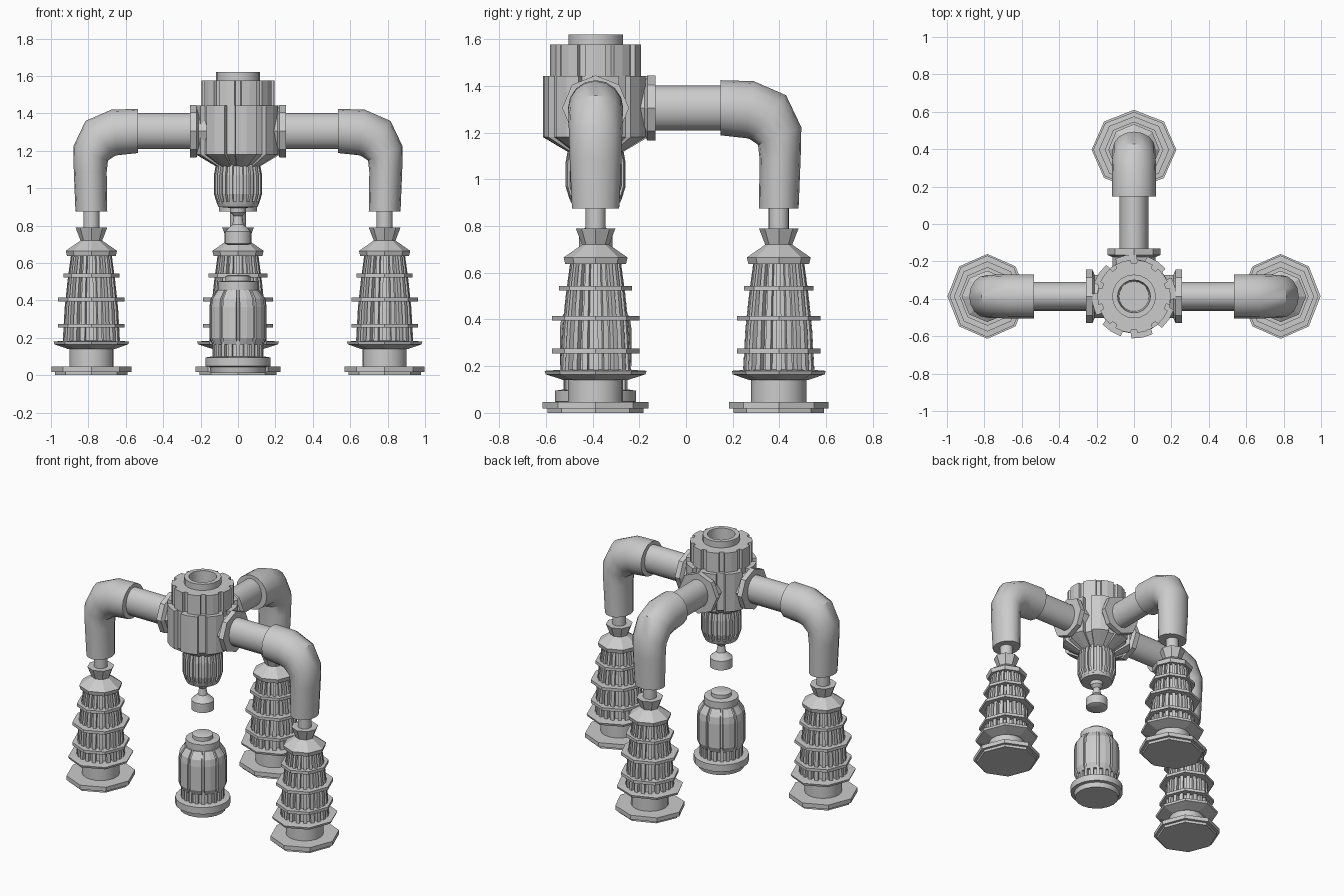
import bpy, bmesh, math
from mathutils import Matrix, Vector

if "Cube" in bpy.data.objects:
    bpy.data.objects.remove(bpy.data.objects["Cube"])

HUB_Y = -0.387   # axis of the central hub
REACH = 0.784    # distance from hub axis to each leg axis
PIPE_Z = 1.305   # height of the horizontal pipes


def finish(name, bm, smooth):
    bmesh.ops.recalc_face_normals(bm, faces=bm.faces)
    me = bpy.data.meshes.new(name)
    bm.to_mesh(me)
    bm.free()
    if smooth:
        me.polygons.foreach_set("use_smooth", [True] * len(me.polygons))
        me.set_sharp_from_angle(angle=math.radians(35))
    return me


def loft(name, rings, smooth=False, caps=(True, True)):
    """Skin a list of equal-length point rings."""
    bm = bmesh.new()
    rows = [[bm.verts.new(p) for p in ring] for ring in rings]
    n = len(rows[0])
    for a, b in zip(rows, rows[1:]):
        for i in range(n):
            j = (i + 1) % n
            bm.faces.new((a[i], a[j], b[j], b[i]))
    if caps[0]:
        bm.faces.new(rows[0])
    if caps[1]:
        bm.faces.new(rows[-1])
    return finish(name, bm, smooth)


def round_section(n):
    return [(2 * math.pi * i / n, 1.0) for i in range(n)]


def ribbed_section(ribs, depth, width, phase=0.0):
    """Raised ribs of fractional width separated by grooves of radius 'depth'."""
    pts = []
    for k in range(ribs):
        h = width / 2
        for t, m in ((-h, 1), (0, 1), (h, 1), (h + 0.03, depth), (1 - h - 0.03, depth)):
            pts.append((2 * math.pi * (k + t) / ribs + phase, m))
    return pts


def turned(name, profile, section, cx=0.0, sx=1.0, sy=1.0, smooth=False, caps=(True, True)):
    """Turn an (r, z) profile around a vertical axis with the given section."""
    rings = [[(cx + sx * r * m * math.cos(a), sy * r * m * math.sin(a), z) for a, m in section]
             for r, z in profile]
    return loft(name, rings, smooth, caps)


def swept(name, stations, n, smooth=True):
    """Stations in the xz plane: x, z, downward angle, in-plane radius, side radius."""
    rings = []
    for x, z, ang, rp, rs in stations:
        a = math.radians(ang)
        up = Vector((math.sin(a), 0, math.cos(a)))
        c = Vector((x, 0, z))
        rings.append([c + up * (rp * math.cos(t)) + Vector((0, rs * math.sin(t), 0))
                      for t, _ in round_section(n)])
    return loft(name, rings, smooth)


def place(me, name, angle=0.0):
    ob = bpy.data.objects.new(name, me)
    bpy.context.collection.objects.link(ob)
    ob.matrix_world = Matrix.Translation((0, HUB_Y, 0)) @ Matrix.Rotation(angle, 4, 'Z')


OCT = round_section(8)
RND = round_section(20)
leg = []


def leg_part(name, profile, section, sx=1.0, sy=1.0, smooth=False):
    leg.append((name, turned(name, profile, section, REACH, sx, sy, smooth)))


# Leg: octagonal foot, pedestal and flared flange
leg_part("foot_plate", [(.2, 0), (.2, .018), (.22, .018), (.22, .047)], OCT, .97, 1.03)
leg_part("foot_pedestal", [(.118, .04), (.118, .165)], RND, smooth=True)
leg_part("foot_flange", [(.13, .14), (.205, .165), (.21, .18), (.14, .185)], OCT, .96, 1.04)

# Leg: ribbed cage with three octagonal bands
leg_part("cage_ribs", [(.153, .18), (.143, .36), (.127, .51), (.108, .65)],
         ribbed_section(20, .82, .5))
for i, (r, z) in enumerate(((.183, .265), (.183, .405), (.153, .533))):
    leg_part(f"cage_band_{i + 1}", [(r, z - .01), (r, z + .01)], OCT, .975, 1.025)

# Leg: waisted cap and thin neck
leg_part("cage_cap", [(.13, .637), (.137, .665), (.058, .72), (.085, .79)], OCT)
leg_part("leg_neck", [(.043, .74), (.043, .9)], RND, smooth=True)

# Leg: tapered elbow, horizontal pipe and octagonal hub collar
leg.append(("elbow_pipe", swept("elbow_pipe", [
    (.535, 1.306, 0, .118, .118), (.66, 1.298, 8, .123, .118), (.737, 1.266, 40, .122, .116),
    (.788, 1.185, 68, .1, .114), (.79, 1.09, 88, .088, .111), (.784, .875, 90, .085, .101)], 16)))
leg.append(("cross_pipe", swept("cross_pipe", [
    (.12, PIPE_Z, 0, .096, .078), (.56, PIPE_Z, 0, .096, .078)], 16)))
leg.append(("hub_collar", swept("hub_collar", [
    (.12, PIPE_Z, 0, .115, .115), (.21, PIPE_Z, 0, .115, .115), (.222, PIPE_Z, 0, .14, .143),
    (.257, PIPE_Z, 0, .14, .143)], 8, False)))

for side, ang in (("right", 0), ("back", math.pi / 2), ("left", math.pi)):
    for name, me in leg:
        place(me, f"{side}_{name}", ang)

# Central hub: notched body, notched crown and open filler ring
place(turned("hub_body", [(.115, 1.115), (.225, 1.18), (.225, 1.442)],
             ribbed_section(8, .88, .66, .2)), "hub_body")
place(turned("hub_crown", [(.196, 1.43), (.196, 1.577), (.1, 1.577)],
             ribbed_section(10, .9, .7), caps=(True, False)), "hub_crown")
place(turned("filler_ring", [(.117, 1.56), (.117, 1.62), (.088, 1.62), (.08, 1.47)],
             RND, smooth=True, caps=(False, True)), "filler_ring")

# Nozzle under the hub: ribbed barrel, rims, stem and bulb
place(turned("nozzle_barrel", [(.118, 1.13), (.129, 1.07), (.129, .97), (.112, .915)],
             ribbed_section(20, .88, .5)), "nozzle_barrel")
place(turned("nozzle_rim", [(.117, .93), (.105, .9), (.05, .895)], RND, smooth=True), "nozzle_rim")
place(turned("nozzle_bulb", [(.045, .91), (.042, .87), (.023, .85), (.03, .805), (.072, .768),
                             (.072, .705), (.05, .695)], RND, smooth=True), "nozzle_bulb")

# Standing canister: base, ribbed ring, lobed body, collar and knob
place(turned("canister_base", [(.145, .012), (.152, .045), (.174, .048), (.174, .095), (.14, .1)],
             RND, smooth=True), "canister_base")
place(turned("canister_grip", [(.137, .09), (.137, .19)], ribbed_section(20, .88, .5)),
      "canister_grip")
place(turned("canister_body", [(.138, .165), (.153, .2), (.153, .365), (.146, .41), (.115, .455)],
             ribbed_section(10, .92, .8)), "canister_body")
place(turned("canister_collar", [(.108, .44), (.108, .5), (.07, .505)], RND, smooth=True),
      "canister_collar")
place(turned("canister_knob", [(.066, .49), (.066, .53), (.055, .535)], RND, smooth=True),
      "canister_knob")
